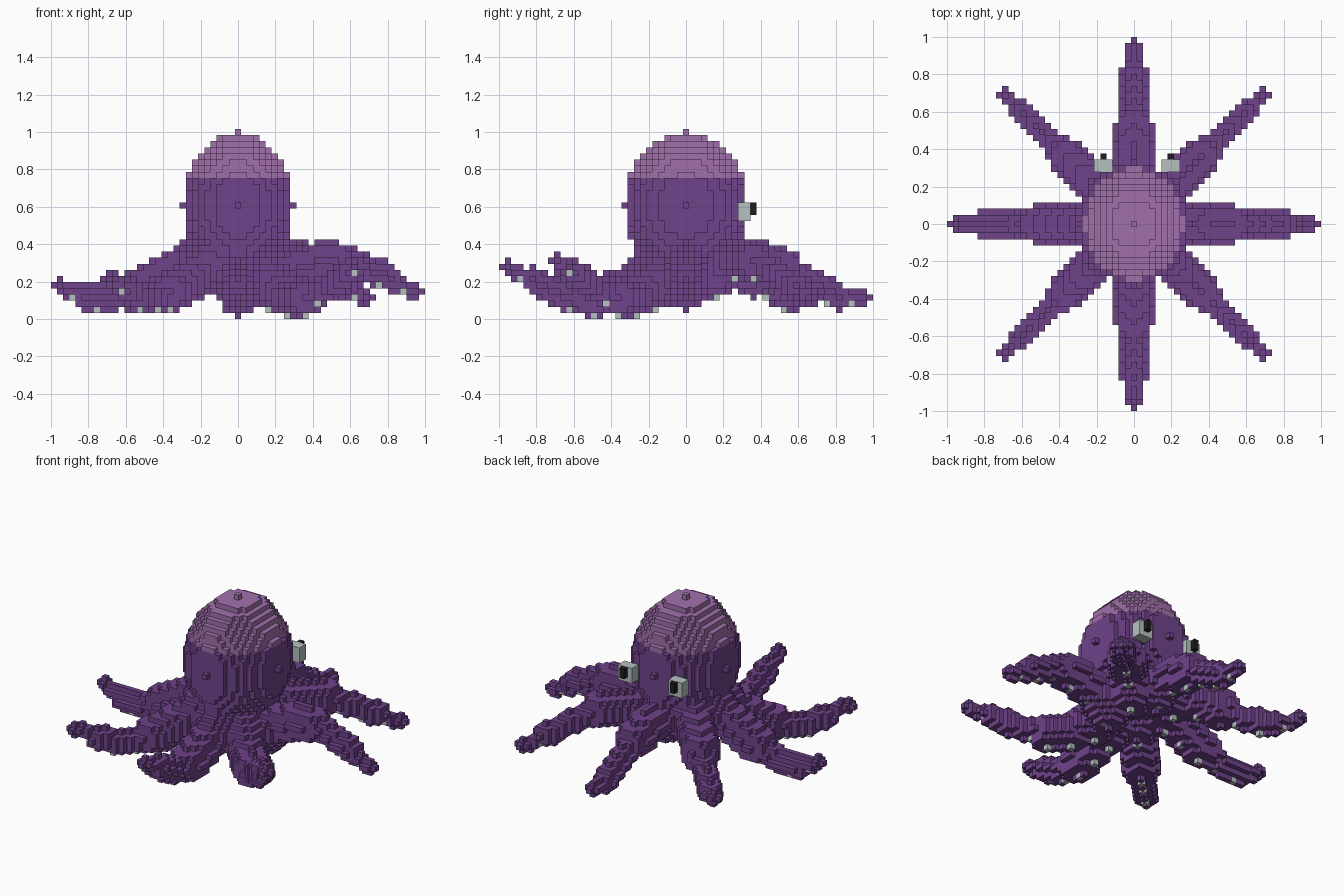
import bpy, bmesh, math
from mathutils import Vector

cube = bpy.data.objects.get("Cube")
if cube:
    bpy.data.objects.remove(cube, do_unlink=True)

U = 2 / 61            # size of one block
HEAD_Z = 18           # block layer of the head centre
CAP_Z = 23            # first layer of the pale cap


def material(name, rgb):
    lin = [((c / 255 + 0.055) / 1.055) ** 2.4 for c in rgb] + [1]
    m = bpy.data.materials.new(name)
    m.use_nodes = True
    m.diffuse_color = lin
    bsdf = next(n for n in m.node_tree.nodes if n.type == 'BSDF_PRINCIPLED')
    bsdf.inputs["Base Color"].default_value = lin
    return m


PURPLE = material("purple skin", (111, 67, 138))
LILAC = material("lilac cap", (161, 112, 171))
GREY = material("pale grey", (181, 193, 192))
BLACK = material("pupil black", (32, 27, 32))


def ellipsoid(cx, cy, cz, rx, ry, rz):
    return {(cx + x, cy + y, cz + z)
            for x in range(-rx, rx + 1)
            for y in range(-ry, ry + 1)
            for z in range(-rz, rz + 1)
            if (x / rx) ** 2 + (y / ry) ** 2 + (z / rz) ** 2 <= 1.0001}


def box(xs, ys, zs):
    return {(x, y, z) for x in range(xs[0], xs[1] + 1)
            for y in range(ys[0], ys[1] + 1)
            for z in range(zs[0], zs[1] + 1)}


parts = []            # (name, blocks, materials, material rule)


def add_part(name, blocks, mats, rule=lambda b: 0):
    parts.append((name, blocks, mats, rule))


# Eyes and pupils
for side, cx in (("left", 6), ("right", -5)):
    add_part(side + "_pupil", box((cx, cx), (11, 11), (17, 18)), [BLACK])
    add_part(side + "_eye", box((cx - 1, cx + 1), (9, 10), (16, 18)), [GREY])


# Arm centre line and thickness: a wave whose trough moves from arm to arm
def arm_ball(i, d):
    a = i * math.pi / 4
    trough = 34 - 2.85 * i
    z = 6 - 3 * math.cos(math.tau * (d - trough) / 36)
    return round(d * math.cos(a)), round(d * math.sin(a)), round(z), int(4.83 - d / 9)


arm_names = ["left", "back_left", "back", "back_right",
             "right", "front_right", "front", "front_left"]

# Suckers on the underside of each arm
for i, name in enumerate(arm_names):
    suckers = set()
    for d in range(7, 28, 4):
        x, y, z, r = arm_ball(i, d)
        suckers.add((x, y, z - r))
    add_part(name + "_suckers", suckers, [GREY])

# Head with a pale cap
add_part("head", ellipsoid(0, 0, HEAD_Z, 9, 10, 12), [PURPLE, LILAC],
         lambda b: 1 if b[2] >= CAP_Z else 0)

# Arms, swept from balls of shrinking size
for i, name in enumerate(arm_names):
    blocks = set()
    for d in range(6, 30):
        x, y, z, r = arm_ball(i, d)
        blocks |= ellipsoid(x, y, z, r, r, r)
    add_part(name + "_arm", blocks, [PURPLE])

# Earlier parts own any shared block
owned = set()
for k, (name, blocks, mats, rule) in enumerate(parts):
    blocks = blocks - owned
    owned |= blocks
    parts[k] = (name, blocks, mats, rule)

# For each direction: the four corners of that block side
SIDES = []
for axis in range(3):
    for s in (1, -1):
        n, u = Vector((0, 0, 0)), Vector((0, 0, 0))
        n[axis] = s
        u[(axis + 1) % 3] = 1
        v = n.cross(u)
        corners = [(n + p * u + q * v) / 2
                   for p, q in ((-1, -1), (1, -1), (1, 1), (-1, 1))]
        SIDES.append((tuple(int(c) for c in n), corners))


def build(name, blocks, mats, rule):
    bm = bmesh.new()
    verts = {}

    def vert(p):
        key = tuple(round(c * 2) for c in p)
        if key not in verts:
            verts[key] = bm.verts.new((p.x * U, p.y * U, (p.z + 0.5) * U))
        return verts[key]

    for b in sorted(blocks):
        for n, corners in SIDES:
            if tuple(b[k] + n[k] for k in range(3)) in owned:
                continue
            face = bm.faces.new([vert(Vector(b) + c) for c in corners])
            face.material_index = rule(b)
    if bm.faces:
        mesh = bpy.data.meshes.new(name)
        bm.to_mesh(mesh)
        for m in mats:
            mesh.materials.append(m)
        bpy.context.scene.collection.objects.link(bpy.data.objects.new(name, mesh))
    bm.free()


for part in parts:
    build(*part)
